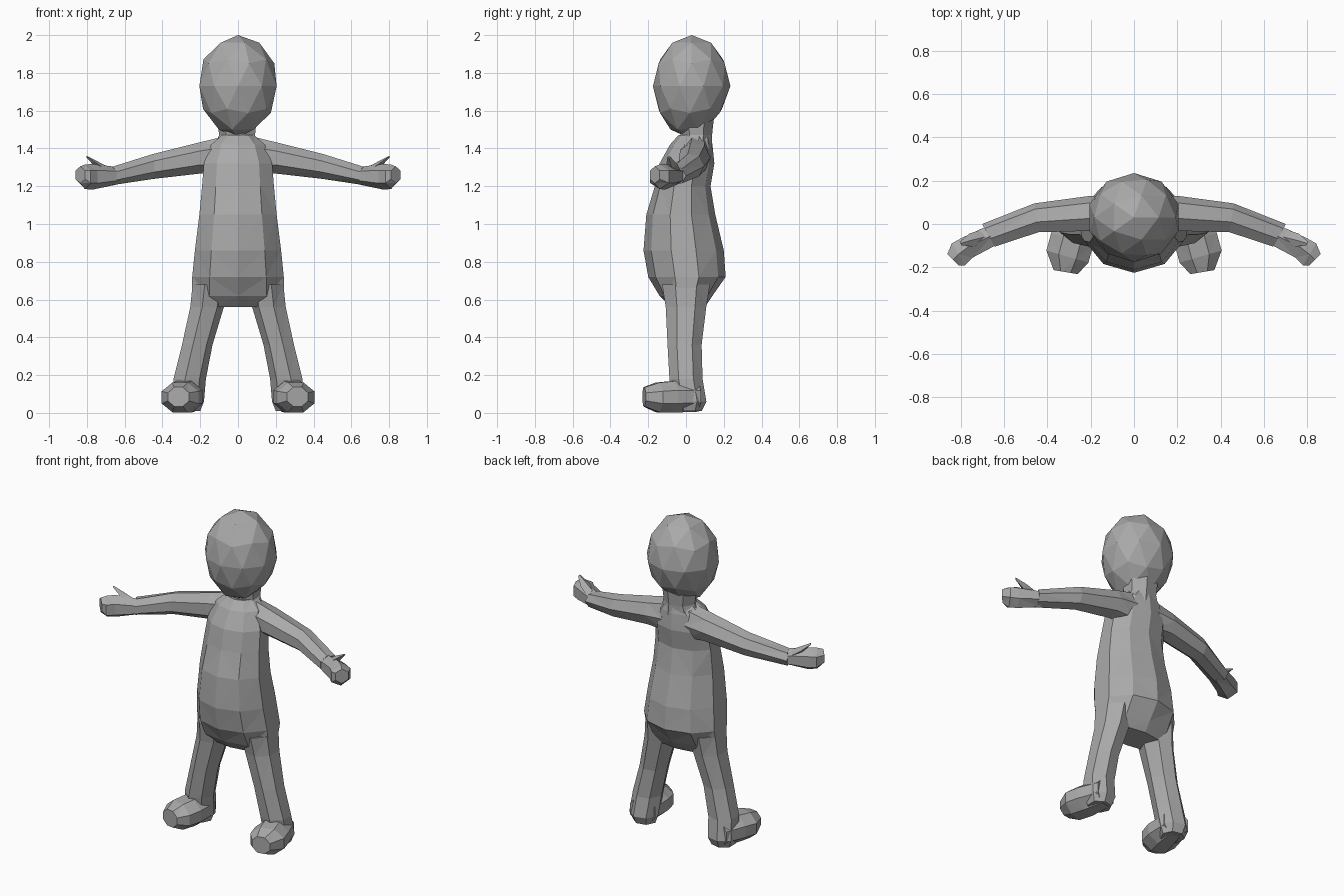
import bpy
import bmesh
import math
from mathutils import Vector

cube = bpy.data.objects.get("Cube")
if cube:
    bpy.data.objects.remove(cube, do_unlink=True)

clay = bpy.data.materials.new("clay grey")
clay.use_nodes = True
GREY = (0.4, 0.4, 0.4, 1)
clay.diffuse_color = GREY
clay.node_tree.nodes["Principled BSDF"].inputs["Base Color"].default_value = GREY


def finish(name, bm):
    bmesh.ops.recalc_face_normals(bm, faces=bm.faces[:])
    mesh = bpy.data.meshes.new(name)
    bm.to_mesh(mesh)
    bm.free()
    mesh.materials.append(clay)
    obj = bpy.data.objects.new(name, mesh)
    bpy.context.collection.objects.link(obj)
    return obj


def loft(name, rings, sides=8, phase=0.5, side=1):
    """Skin elliptical rings of (centre, half-axis, half-axis); side -1 mirrors in x."""
    bm = bmesh.new()
    loops = []
    for centre, u, v in rings:
        loop = []
        for i in range(sides):
            a = math.tau * (i + phase) / sides
            p = Vector(centre) + Vector(u) * math.cos(a) + Vector(v) * math.sin(a)
            loop.append(bm.verts.new((p.x * side, p.y, p.z)))
        loops.append(loop)
    for low, high in zip(loops, loops[1:]):
        for i in range(sides):
            j = (i + 1) % sides
            bm.faces.new((low[i], low[j], high[j], high[i]))
    bm.faces.new(loops[0])
    bm.faces.new(loops[-1])
    bmesh.ops.triangulate(bm, faces=bm.faces[:])
    return finish(name, bm)


def upright(z, x0, x1, y0, y1, tilt=0):
    """Level ring filling a box in x and y; tilt lifts its front edge."""
    return (((x0 + x1) / 2, (y0 + y1) / 2, z),
            ((x1 - x0) / 2, 0, 0), (0, (y1 - y0) / 2, -tilt))


# Torso: pot belly narrowing to sloping shoulders
torso = [(0.56, 0.19, -0.08, 0.10), (0.62, 0.255, -0.14, 0.14),
         (0.72, 0.255, -0.20, 0.21), (0.86, 0.24, -0.225, 0.20),
         (1.05, 0.215, -0.21, 0.155), (1.20, 0.20, -0.165, 0.13),
         (1.32, 0.19, -0.14, 0.15), (1.42, 0.15, -0.085, 0.14),
         (1.47, 0.09, -0.04, 0.13)]
loft("torso", [upright(z, -w, w, y0, y1) for z, w, y0, y1 in torso], 10)
loft("neck", [upright(1.40, -0.13, 0.13, -0.05, 0.14),
              upright(1.47, -0.10, 0.10, -0.03, 0.14),
              upright(1.56, -0.11, 0.11, -0.04, 0.15)], 7)

# Head: faceted ball with a tapered chin
bm = bmesh.new()
bmesh.ops.create_icosphere(bm, subdivisions=2, radius=1)
for v in bm.verts:
    chin = max(0, -v.co.z - 0.2)
    v.co = Vector((v.co.x * 0.215 * (1 - 0.15 * chin),
                   v.co.y * 0.205 * (1 - 0.15 * chin) + 0.03 - 0.03 * chin,
                   v.co.z * 0.27 + 1.73))
finish("head", bm)

for label, s in (("left", 1), ("right", -1)):
    # Arm, sweeping forward and slightly down, ending in a mitten hand
    loft(label + "_arm", [
        ((0.08, 0.05, 1.36), (0, 0.08, 0), (0, 0, 0.105)),
        ((0.20, 0.045, 1.35), (0, 0.085, 0), (0, 0, 0.085)),
        ((0.45, 0.025, 1.305), (0.01, 0.07, 0), (0, 0, 0.068)),
        ((0.67, -0.055, 1.255), (0.03, 0.055, 0), (0, 0, 0.05))], 7, 0, s)
    loft(label + "_hand", [
        ((0.65, -0.05, 1.255), (0.025, 0.05, 0), (0, 0, 0.048)),
        ((0.77, -0.11, 1.25), (0.03, 0.052, 0), (0, 0, 0.068)),
        ((0.81, -0.14, 1.25), (0.035, 0.058, 0), (0, 0, 0.065)),
        ((0.835, -0.165, 1.26), (0.03, 0.03, 0), (0, 0, 0.045))], 6, 0.5, s)
    loft(label + "_thumb", [
        ((0.69, -0.06, 1.275), (0.01, 0.035, 0), (0, 0, 0.028)),
        ((0.75, -0.075, 1.315), (0.01, 0.03, 0), (0, 0, 0.02)),
        ((0.80, -0.09, 1.355), (0.004, 0.008, 0), (0, 0, 0.006))], 4, 0, s)

    # Leg, splayed outwards down to a rounded heel
    loft(label + "_leg", [
        upright(0.68, 0.06, 0.25, -0.13, 0.13),
        upright(0.56, 0.075, 0.262, -0.11, 0.11),
        upright(0.36, 0.135, 0.305, -0.10, 0.085),
        upright(0.18, 0.17, 0.35, -0.09, 0.09),
        upright(0.06, 0.18, 0.36, -0.07, 0.11),
        upright(0.01, 0.20, 0.34, -0.05, 0.085)], 7, 0.5, s)
    # Foot, turned out with a blunt toe
    loft(label + "_foot", [
        ((0.26, 0.06, 0.085), (0.08, 0.02, 0), (0, 0, 0.085)),
        ((0.285, -0.07, 0.085), (0.105, 0.03, 0), (0, 0, 0.09)),
        ((0.307, -0.15, 0.082), (0.105, 0.03, 0), (0, 0, 0.085)),
        ((0.315, -0.222, 0.085), (0.06, 0.01, 0), (0, 0, 0.055))], 8, 0.5, s)
